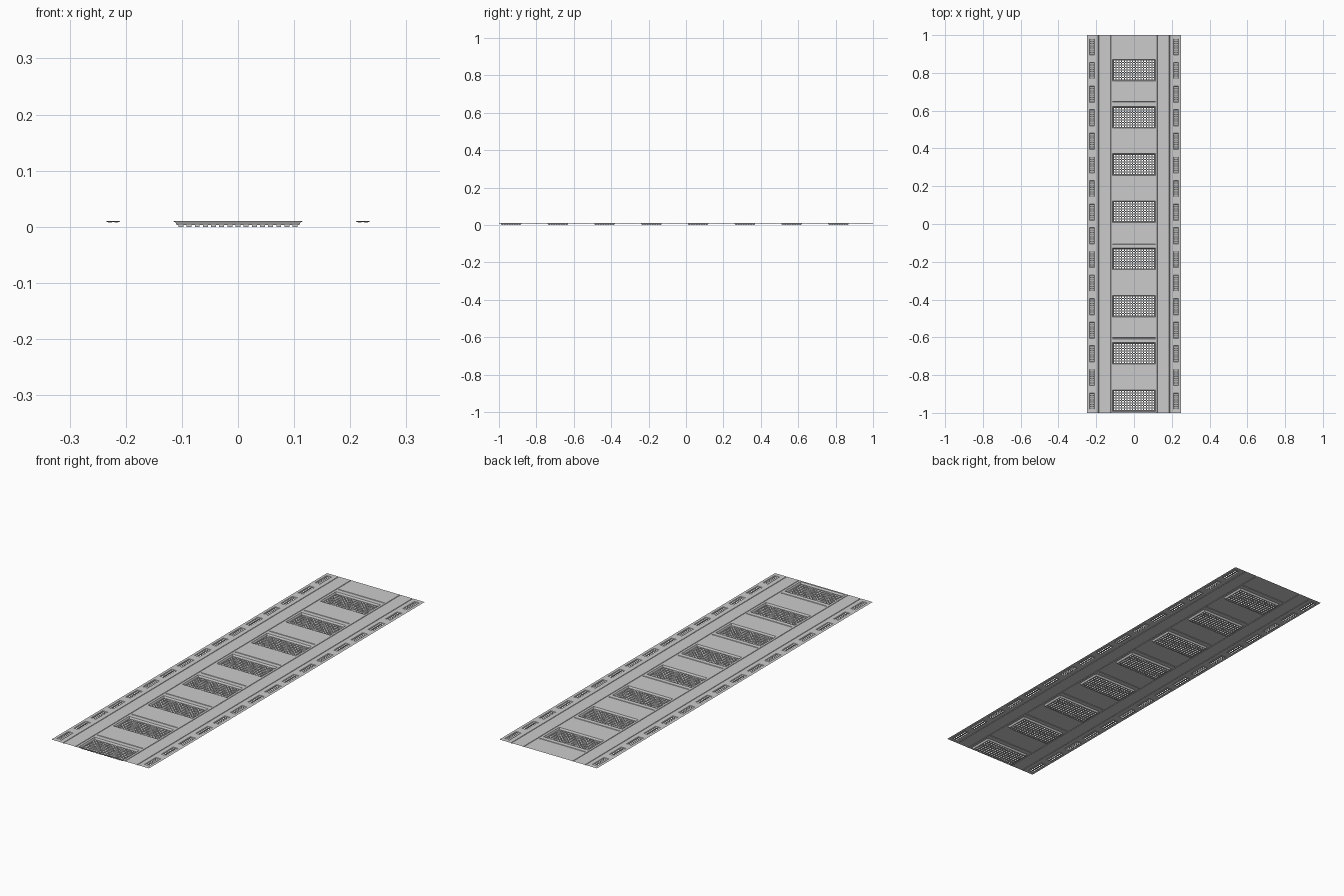
import bpy
import bmesh

if "Cube" in bpy.data.objects:
    bpy.data.objects.remove(bpy.data.objects["Cube"])

TOP = 0.0107          # panel surface
FLOOR = 0.003         # grate floor
HX = 0.248            # half width
SLOT_Z = 0.0085


def quad(bm, pts):
    bm.faces.new([bm.verts.new(p) for p in pts])


def rect(bm, r, z):
    x0, x1, y0, y1 = r
    quad(bm, [(x0, y0, z), (x1, y0, z), (x1, y1, z), (x0, y1, z)])


def corners(r, z):
    x0, x1, y0, y1 = r
    return [(x0, y0, z), (x1, y0, z), (x1, y1, z), (x0, y1, z)]


def walls(bm, r_top, z_top, r_low, z_low):
    """Inward facing walls between an opening and its lower rim."""
    a, b = corners(r_top, z_top), corners(r_low, z_low)
    for i in range(4):
        j = (i + 1) % 4
        quad(bm, [a[i], a[j], b[j], b[i]])


def inset(r, d):
    return (r[0] + d, r[1] - d, r[2] + d, r[3] - d)


def strip(bm, x0, x1, openings, z):
    """Full length sheet with rectangular openings stacked along y."""
    y = -1.0
    for o in sorted(openings, key=lambda o: o[2]):
        rect(bm, (x0, x1, y, o[2]), z)
        rect(bm, (x0, o[0], o[2], o[3]), z)
        rect(bm, (o[1], x1, o[2], o[3]), z)
        y = o[3]
    rect(bm, (x0, x1, y, 1.0), z)


def mesh_grate(bm, r, z, nx, ny, bar, depth):
    """Flat floor pierced by a grid of square holes with short walls."""
    x0, x1, y0, y1 = r
    px, py = (x1 - x0) / nx, (y1 - y0) / ny
    xs = [x0] + [x0 + (i + s) * px for i in range(nx) for s in (bar, 1 - bar)] + [x1]
    ys = [y0] + [y0 + (j + s) * py for j in range(ny) for s in (bar, 1 - bar)] + [y1]
    for i in range(len(xs) - 1):
        for j in range(len(ys) - 1):
            c = (xs[i], xs[i + 1], ys[j], ys[j + 1])
            if i % 2 and j % 2:
                walls(bm, c, z, c, z - depth)
            else:
                rect(bm, c, z)


def finish(bm, name):
    bmesh.ops.remove_doubles(bm, verts=bm.verts, dist=1e-5)
    me = bpy.data.meshes.new(name)
    bm.to_mesh(me)
    bm.free()
    ob = bpy.data.objects.new(name, me)
    bpy.context.collection.objects.link(ob)
    return ob


# Layout of the repeating openings
trays = [(-0.113, 0.113, -0.992 + 0.25 * k, -0.878 + 0.25 * k) for k in range(8)]
grooves = [(-0.115, 0.115, t[3] + 0.020, t[3] + 0.026) for t in trays]

# Centre walkway sheet with shallow cross grooves
bm = bmesh.new()
strip(bm, -0.123, 0.123, trays + grooves, TOP)
for g in grooves:
    low = inset(g, 0.001)
    walls(bm, g, TOP, low, TOP - 0.002)
    rect(bm, low, TOP - 0.002)
finish(bm, "centre_panel")

# Recessed vent trays with perforated floors
bm = bmesh.new()
for t in trays:
    low = inset(t, 0.004)
    walls(bm, t, TOP, low, FLOOR)
    mesh_grate(bm, low, FLOOR, 15, 8, 0.2, FLOOR)
finish(bm, "vent_grates")

for side, name in ((-1, "left"), (1, "right")):
    def span(a, b):
        return (a, b) if side > 0 else (-b, -a)

    # Side band between the seams
    bm = bmesh.new()
    rect(bm, (*span(0.127, 0.186), -1, 1), TOP)
    finish(bm, name + "_band")

    # Seam channels along the whole length
    bm = bmesh.new()
    for a, b in ((0.123, 0.127), (0.186, 0.190)):
        x0, x1 = span(a, b)
        xs = [(x0, TOP), (x0 + 0.001, TOP - 0.002), (x1 - 0.001, TOP - 0.002), (x1, TOP)]
        for (p, z), (q, w) in zip(xs, xs[1:]):
            quad(bm, [(p, -1, z), (q, -1, w), (q, 1, w), (p, 1, z)])
    finish(bm, name + "_seams")

    # Outer rail with a row of small perforated slots
    slots = [(*span(0.2095, 0.2355), -0.9375 + 0.125 * k - 0.043,
              -0.9375 + 0.125 * k + 0.043) for k in range(16)]
    bm = bmesh.new()
    strip(bm, *span(0.190, HX), slots, TOP)
    finish(bm, name + "_rail")
    bm = bmesh.new()
    for s in slots:
        low = inset(s, 0.002)
        walls(bm, s, TOP, low, SLOT_Z)
        mesh_grate(bm, low, SLOT_Z, 2, 7, 0.2, 0.001)
    finish(bm, name + "_slots")
